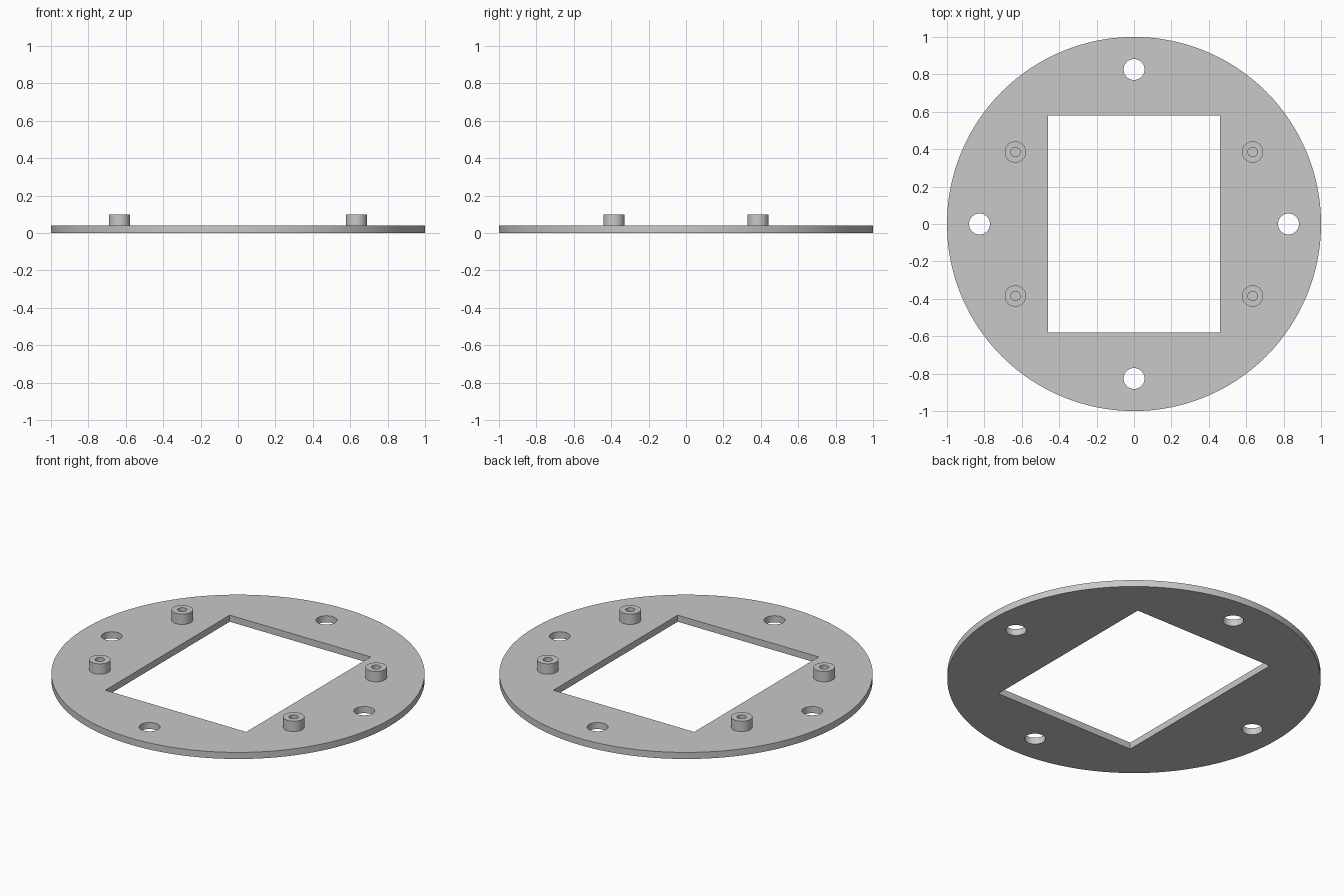
import bpy, bmesh
from math import cos, sin, tau

PLATE_TOP = 0.039
POST_TOP = 0.1

default = bpy.data.objects.get("Cube")
if default:
    bpy.data.objects.remove(default, do_unlink=True)

# One grey material
grey = bpy.data.materials.new("light_grey")
grey.use_nodes = True
colour = (0.58, 0.58, 0.58, 1)
grey.diffuse_color = colour
grey.node_tree.nodes["Principled BSDF"].inputs["Base Color"].default_value = colour


def smooth(obj):
    bpy.ops.object.select_all(action="DESELECT")
    obj.select_set(True)
    bpy.context.view_layer.objects.active = obj
    bpy.ops.object.shade_smooth_by_angle()


def cylinder(name, radius, x, y, bottom, top, sides):
    bpy.ops.mesh.primitive_cylinder_add(
        vertices=sides, radius=radius, depth=top - bottom,
        location=(x, y, (bottom + top) / 2))
    obj = bpy.context.object
    obj.name = name
    obj.data.materials.append(grey)
    return obj


def cut(target, cutter):
    mod = target.modifiers.new("cut", "BOOLEAN")
    mod.operation = "DIFFERENCE"
    mod.solver = "EXACT"
    mod.object = cutter
    bpy.ops.object.select_all(action="DESELECT")
    bpy.context.view_layer.objects.active = target
    target.select_set(True)
    bpy.ops.object.modifier_apply(modifier=mod.name)
    bpy.data.objects.remove(cutter, do_unlink=True)


def tube(name, x, y, inner, outer, bottom, top, sides=48):
    # Lathe a closed rectangular section into a hollow post
    bm = bmesh.new()
    section = [(outer, bottom), (outer, top), (inner, top), (inner, bottom)]
    rings = [[bm.verts.new((r * cos(tau * i / sides), r * sin(tau * i / sides), z))
              for i in range(sides)] for r, z in section]
    for k, ring in enumerate(rings):
        above = rings[(k + 1) % len(rings)]
        for i in range(sides):
            j = (i + 1) % sides
            bm.faces.new((ring[i], ring[j], above[j], above[i]))
    bmesh.ops.recalc_face_normals(bm, faces=bm.faces)
    mesh = bpy.data.meshes.new(name)
    bm.to_mesh(mesh)
    bm.free()
    mesh.materials.append(grey)
    obj = bpy.data.objects.new(name, mesh)
    obj.location = (x, y, 0)
    bpy.context.collection.objects.link(obj)
    smooth(obj)


# Round plate with a rectangular window
plate = cylinder("round_plate", 1, 0, 0, 0, PLATE_TOP, 128)
bpy.ops.mesh.primitive_cube_add(size=1)
window = bpy.context.object
window.scale = (0.922, 1.162, 1)
cut(plate, window)

# Four through holes on the axes
for x, y in ((1, 0), (-1, 0), (0, 1), (0, -1)):
    cut(plate, cylinder("hole_cutter", 0.056, x * 0.826, y * 0.826, -0.2, 0.2, 48))
smooth(plate)

# Four hollow mounting posts
for x, side in ((0.634, "left"), (-0.634, "right")):
    for y, end in ((-0.385, "front"), (0.385, "back")):
        tube(f"{end}_{side}_post", x, y, 0.025, 0.057, PLATE_TOP, POST_TOP)
